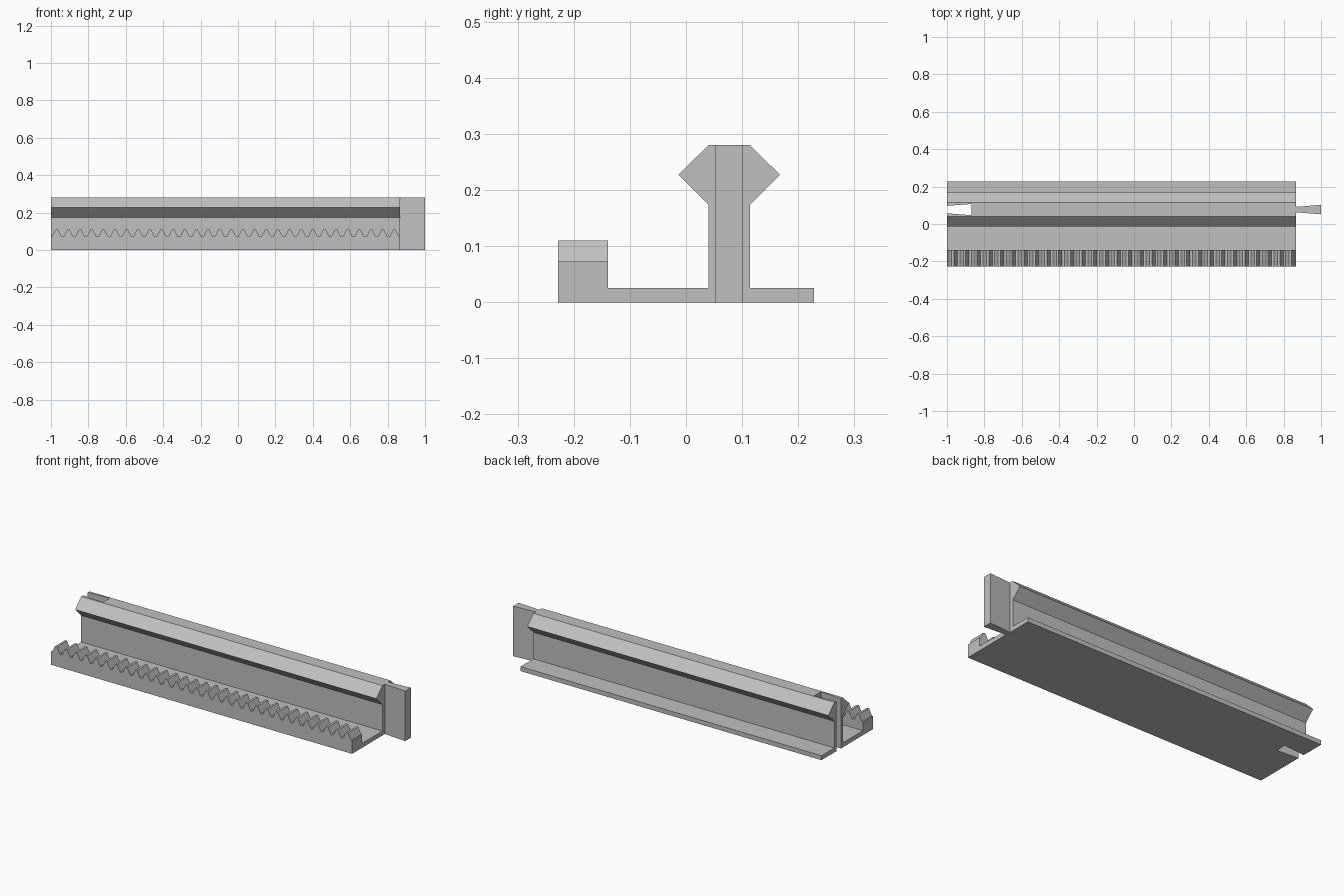
import bpy, bmesh
from mathutils import Vector

cube = bpy.data.objects.get("Cube")
if cube:
    bpy.data.objects.remove(cube)

grey = bpy.data.materials.new("plain grey")
grey.use_nodes = True
colour = (0.53, 0.53, 0.53, 1)
grey.diffuse_color = colour
grey.node_tree.nodes["Principled BSDF"].inputs["Base Color"].default_value = colour


def prism(name, outline, direction):
    """Extrude a closed outline along a direction into a flat-shaded solid."""
    bm = bmesh.new()
    face = bm.faces.new([bm.verts.new(p) for p in outline])
    top = bmesh.ops.extrude_face_region(bm, geom=[face])["geom"]
    verts = [g for g in top if isinstance(g, bmesh.types.BMVert)]
    bmesh.ops.translate(bm, verts=verts, vec=Vector(direction))
    bmesh.ops.recalc_face_normals(bm, faces=bm.faces)
    mesh = bpy.data.meshes.new(name)
    bm.to_mesh(mesh)
    bm.free()
    mesh.materials.append(grey)
    obj = bpy.data.objects.new(name, mesh)
    bpy.context.collection.objects.link(obj)
    return obj


LEFT, RIGHT = -1.0, 0.867       # ends of the rail
MID = 0.077                     # centre line of the upright wall
EDGE = 0.228                    # half depth of the base
RACK_BACK = -0.139
BASE, HEIGHT = 0.025, 0.28

# Base flange, upright wall and pointed head in one section
half = [(0.037, BASE), (0.037, 0.174), (0.0905, 0.227), (0.037, HEIGHT)]
section = [(RACK_BACK, 0), (RACK_BACK, BASE)]
section += [(MID - w, z) for w, z in half]
section += [(MID + w, z) for w, z in reversed(half)]
section += [(EDGE, BASE), (EDGE, 0)]
rail = prism("rail", [(LEFT, y, z) for y, z in section], (RIGHT - LEFT, 0, 0))

# Toothed rack along the front, starting and ending between teeth
TEETH, ROOT, TIP = 30, 0.073, 0.11
pitch = (RIGHT - LEFT) / TEETH
rack_line = [(LEFT, 0), (LEFT, ROOT)]
for i in range(TEETH):
    x = LEFT + i * pitch
    rack_line += [(x + pitch * f, z) for f, z in
                  ((0.1, ROOT), (0.4, TIP), (0.6, TIP), (0.9, ROOT))]
rack_line += [(RIGHT, ROOT), (RIGHT, 0)]
prism("toothed_rack", [(x, -EDGE, z) for x, z in rack_line],
      (0, RACK_BACK + EDGE, 0))


def dovetail(name, x0, half0, x1, half1, z0, z1):
    """Upright wedge that widens from x0 to x1."""
    plan = [(x0, MID - half0), (x1, MID - half1),
            (x1, MID + half1), (x0, MID + half0)]
    return prism(name, [(x, y, z0) for x, y in plan], (0, 0, z1 - z0))


# Joining tongue on one end, matching slot through the other
dovetail("joining_tongue", RIGHT, 0.015, 1.0, 0.025, 0, HEIGHT)
cutter = dovetail("slot_cutter", LEFT - 0.013, 0.019, -0.87, 0.03,
                  -0.05, HEIGHT + 0.05)
cutter.hide_render = True
cutter.hide_set(True)
cut = rail.modifiers.new("joining_slot", "BOOLEAN")
cut.operation = "DIFFERENCE"
cut.solver = "EXACT"
cut.object = cutter
